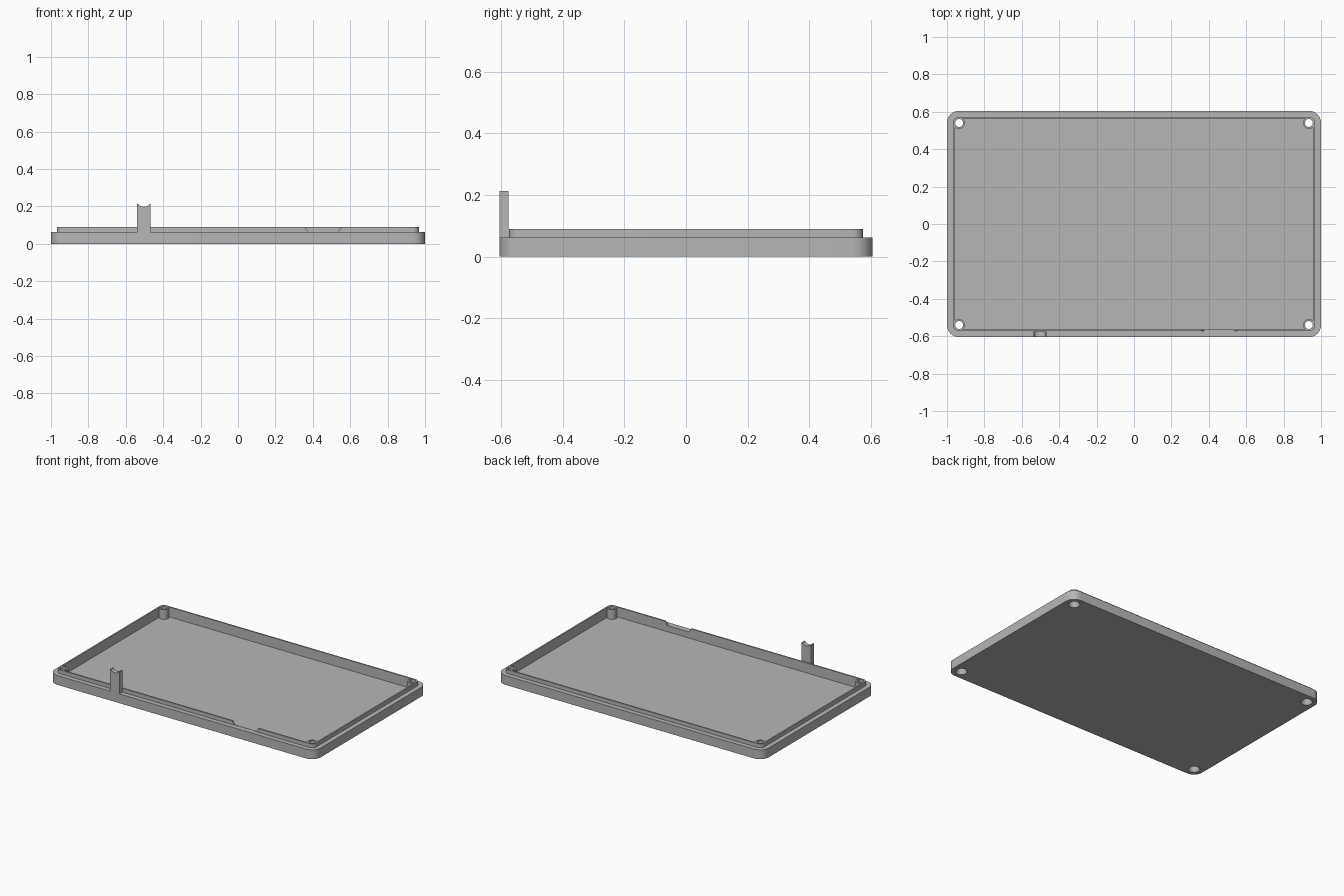
import bpy
import bmesh
from math import sin, cos, pi

cube = bpy.data.objects.get("Cube")
if cube:
    bpy.data.objects.remove(cube, do_unlink=True)

grey = bpy.data.materials.new("plain_grey")
grey.use_nodes = True
colour = (0.47, 0.47, 0.47, 1)
grey.diffuse_color = colour
grey.node_tree.nodes["Principled BSDF"].inputs["Base Color"].default_value = colour

HALF_X, HALF_Y = 1.0, 0.605
RIM_Z, LIP_Z, FLOOR_Z = 0.063, 0.089, 0.022
CORNER = 0.065          # outer corner radius; screws sit at its centre
SCREW_X, SCREW_Y = HALF_X - CORNER, HALF_Y - CORNER


def rounded_rect(inset, z, steps=10):
    """Rounded rectangle whose corners all share the screw centres."""
    r = CORNER - inset
    pts = []
    for i, (sx, sy) in enumerate([(1, 1), (-1, 1), (-1, -1), (1, -1)]):
        for k in range(steps + 1):
            a = (i + k / steps) * pi / 2
            pts.append((sx * SCREW_X + r * cos(a), sy * SCREW_Y + r * sin(a), z))
    return pts


def circle(x, y, r, z, n=40):
    return [(x + r * cos(2 * pi * k / n), y + r * sin(2 * pi * k / n), z) for k in range(n)]


def loft(name, loops):
    """Skin a stack of equal loops and cap both ends."""
    bm = bmesh.new()
    rings = [[bm.verts.new(p) for p in loop] for loop in loops]
    n = len(rings[0])
    for a, b in zip(rings, rings[1:]):
        for k in range(n):
            m = (k + 1) % n
            bm.faces.new((a[k], a[m], b[m], b[k]))
    bm.faces.new(rings[0][::-1])
    bm.faces.new(rings[-1])
    bmesh.ops.recalc_face_normals(bm, faces=bm.faces)
    mesh = bpy.data.meshes.new(name)
    bm.to_mesh(mesh)
    bm.free()
    mesh.materials.append(grey)
    ob = bpy.data.objects.new(name, mesh)
    bpy.context.collection.objects.link(ob)
    return ob


def front_prism(name, outline, y0, y1):
    """Extrude an x-z outline along y."""
    return loft(name, [[(x, y, z) for x, z in outline] for y in (y0, y1)])


def activate(ob):
    bpy.ops.object.select_all(action='DESELECT')
    ob.select_set(True)
    bpy.context.view_layer.objects.active = ob


def boolean(target, tool, operation):
    tool.hide_render = True
    activate(target)
    mod = target.modifiers.new("cut", 'BOOLEAN')
    mod.operation = operation
    mod.solver = 'EXACT'
    mod.object = tool
    bpy.ops.object.modifier_apply(modifier=mod.name)
    bpy.data.objects.remove(tool, do_unlink=True)


# Tray: outer wall, stepped rim, thin lip and recessed floor
tray = loft("tray", [
    rounded_rect(0, 0), rounded_rect(0, RIM_Z),
    rounded_rect(0.032, RIM_Z), rounded_rect(0.032, LIP_Z),
    rounded_rect(0.042, LIP_Z), rounded_rect(0.042, FLOOR_Z)])

# Screw posts in the corners, bored through and countersunk underneath
corners = [(sx * SCREW_X, sy * SCREW_Y) for sx in (-1, 1) for sy in (-1, 1)]
for x, y in corners:
    post = loft("screw_post", [circle(x, y, 0.031, FLOOR_Z - 0.01), circle(x, y, 0.031, LIP_Z - 0.001)])
    boolean(tray, post, 'UNION')
for x, y in corners:
    bore = loft("screw_bore", [circle(x, y, 0.038, -0.002), circle(x, y, 0.021, 0.03),
                               circle(x, y, 0.021, 0.12)])
    boolean(tray, bore, 'DIFFERENCE')

# Notch with sloping ends in the front lip
notch = front_prism("lip_notch", [(0.375, RIM_Z + 0.0005), (0.535, RIM_Z + 0.0005),
                                  (0.56, 0.1), (0.35, 0.1)], -0.62, -0.55)
boolean(tray, notch, 'DIFFERENCE')

# Upright tab on the front rim, with a scooped top
TAB_X, TAB_W, TAB_TOP = -0.503, 0.036, 0.213
scoop = [(TAB_X + 0.029 * cos(a), TAB_TOP - 0.015 * sin(a))
         for a in [pi * k / 12 for k in range(13)]]
outline = [(TAB_X - TAB_W, RIM_Z - 0.01), (TAB_X + TAB_W, RIM_Z - 0.01),
           (TAB_X + TAB_W, TAB_TOP)] + scoop + [(TAB_X - TAB_W, TAB_TOP)]
tab = front_prism("front_tab", outline, -HALF_Y, -HALF_Y + 0.03)

for ob in (tray, tab):
    activate(ob)
    bpy.ops.object.shade_smooth_by_angle(angle=pi / 6)
